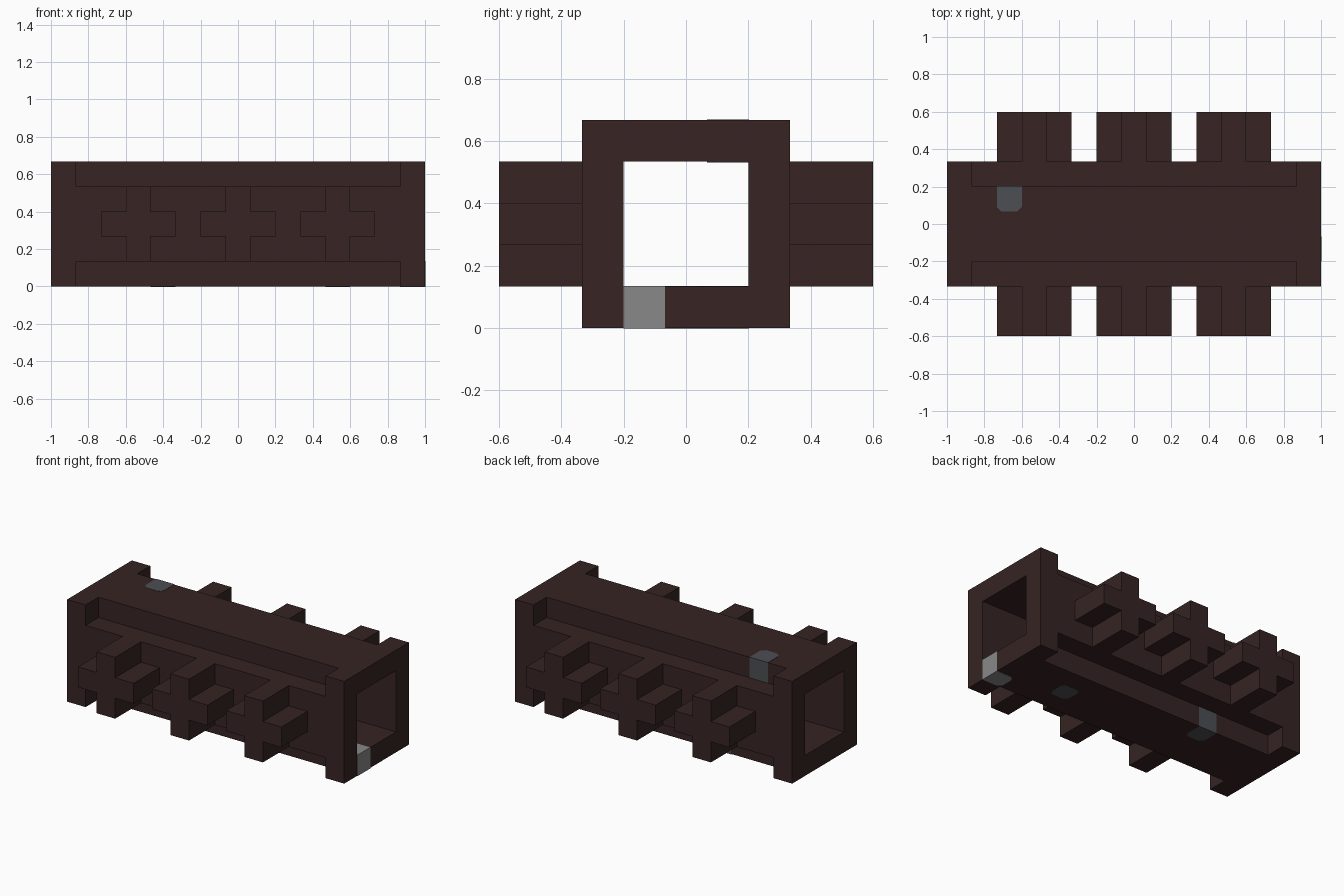
import bpy, bmesh
from mathutils import Vector

if "Cube" in bpy.data.objects:
    bpy.data.objects.remove(bpy.data.objects["Cube"])

U = 2 / 15          # one block unit
LIFT = 0.002        # how far the coloured inlays stand proud


def material(name, rgb):
    m = bpy.data.materials.new(name)
    m.diffuse_color = (*rgb, 1)
    m.use_nodes = True
    m.node_tree.nodes["Principled BSDF"].inputs["Base Color"].default_value = m.diffuse_color
    return m


BROWN = material("dark_brown", (0.038, 0.0175, 0.0175))
SLATE = material("slate_grey", (0.074, 0.077, 0.084))
PALE = material("pale_grey", (0.246, 0.246, 0.246))


def finish(name, bm, mat):
    bmesh.ops.recalc_face_normals(bm, faces=bm.faces)
    mesh = bpy.data.meshes.new(name)
    bm.to_mesh(mesh)
    bm.free()
    mesh.materials.append(mat)
    ob = bpy.data.objects.new(name, mesh)
    bpy.context.collection.objects.link(ob)


def prism(name, outline, depth, mat):
    """Extrude a flat outline of 3D points along a vector."""
    bm = bmesh.new()
    face = bm.faces.new([bm.verts.new(p) for p in outline])
    ext = bmesh.ops.extrude_face_region(bm, geom=[face], use_keep_orig=True)
    moved = [v for v in ext["geom"] if isinstance(v, bmesh.types.BMVert)]
    bmesh.ops.translate(bm, verts=moved, vec=Vector(depth))
    finish(name, bm, mat)


def box(name, x, y, z, mat=BROWN):
    """Box from ranges given in block units."""
    x, y, z = ([a * U for a in r] for r in (x, y, z))
    base = [(x[0], y[0], z[0]), (x[1], y[0], z[0]), (x[1], y[1], z[0]), (x[0], y[1], z[0])]
    prism(name, base, (0, 0, z[1] - z[0]), mat)


def frame(name, x0, x1):
    """Square end frame with a square opening."""
    bm = bmesh.new()
    corners = [(-1, -1), (1, -1), (1, 1), (-1, 1)]
    rings = [[bm.verts.new((x * U, r * a * U, (2.5 + r * b) * U)) for a, b in corners]
             for x, r in ((x0, 2.5), (x1, 2.5), (x1, 1.5), (x0, 1.5))]
    for i in range(4):
        p, q = rings[i], rings[(i + 1) % 4]
        for j in range(4):
            k = (j + 1) % 4
            bm.faces.new((p[j], p[k], q[k], q[j]))
    finish(name, bm, BROWN)


def inlay(name, cx, cy, z0, mat, open_x=0, open_y=0, cut=0.025):
    """Coloured block; corners are clipped except beside an exposed side."""
    h = U / 2
    pts = []
    for sx, sy in ((-1, -1), (1, -1), (1, 1), (-1, 1)):
        ex, ey = sx == open_x, sy == open_y
        x = cx * U + sx * (h + LIFT * ex)
        y = cy * U + sy * (h + LIFT * ey)
        if ex or ey:
            pts.append((x, y))
        else:
            pair = [(x, y - sy * cut), (x - sx * cut, y)]
            pts += pair if sx * sy > 0 else pair[::-1]
    prism(name, [(x, y, z0 * U - LIFT) for x, y in pts], (0, 0, U + 2 * LIFT), mat)


# End frames
frame("right_end_frame", 6.5, 7.5)
frame("left_end_frame", -7.5, -6.5)

# Roof, floor and side walls of the tunnel
box("roof_slab", (-6.5, 6.5), (-1.5, 1.5), (4, 5))
box("floor_slab", (-6.5, 6.5), (-1.5, 1.5), (0, 1))

# Plus-shaped outline used for the side studs
PLUS = [(-.5, -1.5), (.5, -1.5), (.5, -.5), (1.5, -.5), (1.5, .5), (.5, .5),
        (.5, 1.5), (-.5, 1.5), (-.5, .5), (-1.5, .5), (-1.5, -.5), (-.5, -.5)]

for side, s in (("front", -1), ("back", 1)):
    box(side + "_wall", (-6.5, 6.5), sorted((1.5 * s, 2.5 * s)), (1, 4))
    for place, cx in (("left", -4), ("middle", 0), ("right", 4)):
        prism(f"{side}_{place}_cross",
              [((cx + a) * U, 2.5 * s * U, (2.5 + b) * U) for a, b in PLUS],
              (0, 2 * s * U, 0), BROWN)

# Odd grey blocks set into the roof and floor
inlay("roof_inlay", -5, 1, 4, SLATE, open_y=1)
inlay("floor_edge_inlay", -3, 1, 0, SLATE, open_y=1)
inlay("floor_centre_inlay", 4, 0, 0, SLATE)
inlay("end_inlay", 7, -1, 0, PALE, open_x=1)
